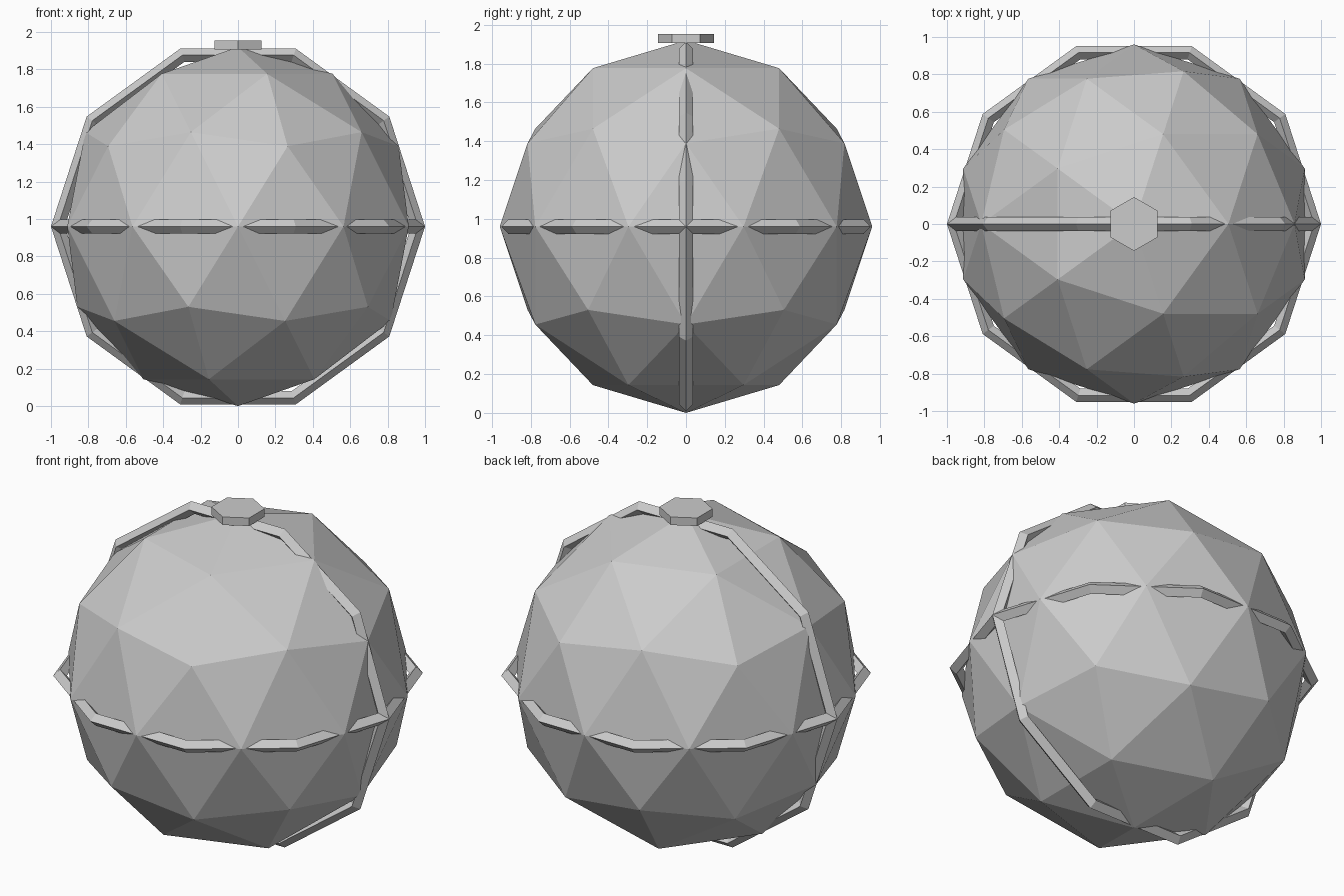
import bpy
import math

if "Cube" in bpy.data.objects:
    bpy.data.objects.remove(bpy.data.objects["Cube"])

CENTRE = (0, 0, 0.96)

grey = bpy.data.materials.new("plain_grey")
grey.diffuse_color = (0.6, 0.6, 0.6, 1)
grey.use_nodes = True
grey.node_tree.nodes["Principled BSDF"].inputs["Base Color"].default_value = grey.diffuse_color


def finish(name):
    """Name the newest object and give it the flat grey material."""
    obj = bpy.context.object
    obj.name = name
    obj.data.materials.append(grey)
    return obj


# Faceted ball
bpy.ops.mesh.primitive_ico_sphere_add(subdivisions=2, radius=0.96, location=CENTRE)
finish("ball")

# Ten-sided rings with diamond sections: one level, one upright
for name, tilt in (("level_ring", 0), ("upright_ring", math.pi / 2)):
    bpy.ops.mesh.primitive_torus_add(
        major_segments=10, minor_segments=4,
        major_radius=0.963, minor_radius=0.037,
        location=CENTRE, rotation=(tilt, 0, 0))
    finish(name)

# Hexagonal cap on the top
bpy.ops.mesh.primitive_cylinder_add(
    vertices=6, radius=0.144, depth=0.048, location=(0, 0, 1.93))
finish("top_cap")
